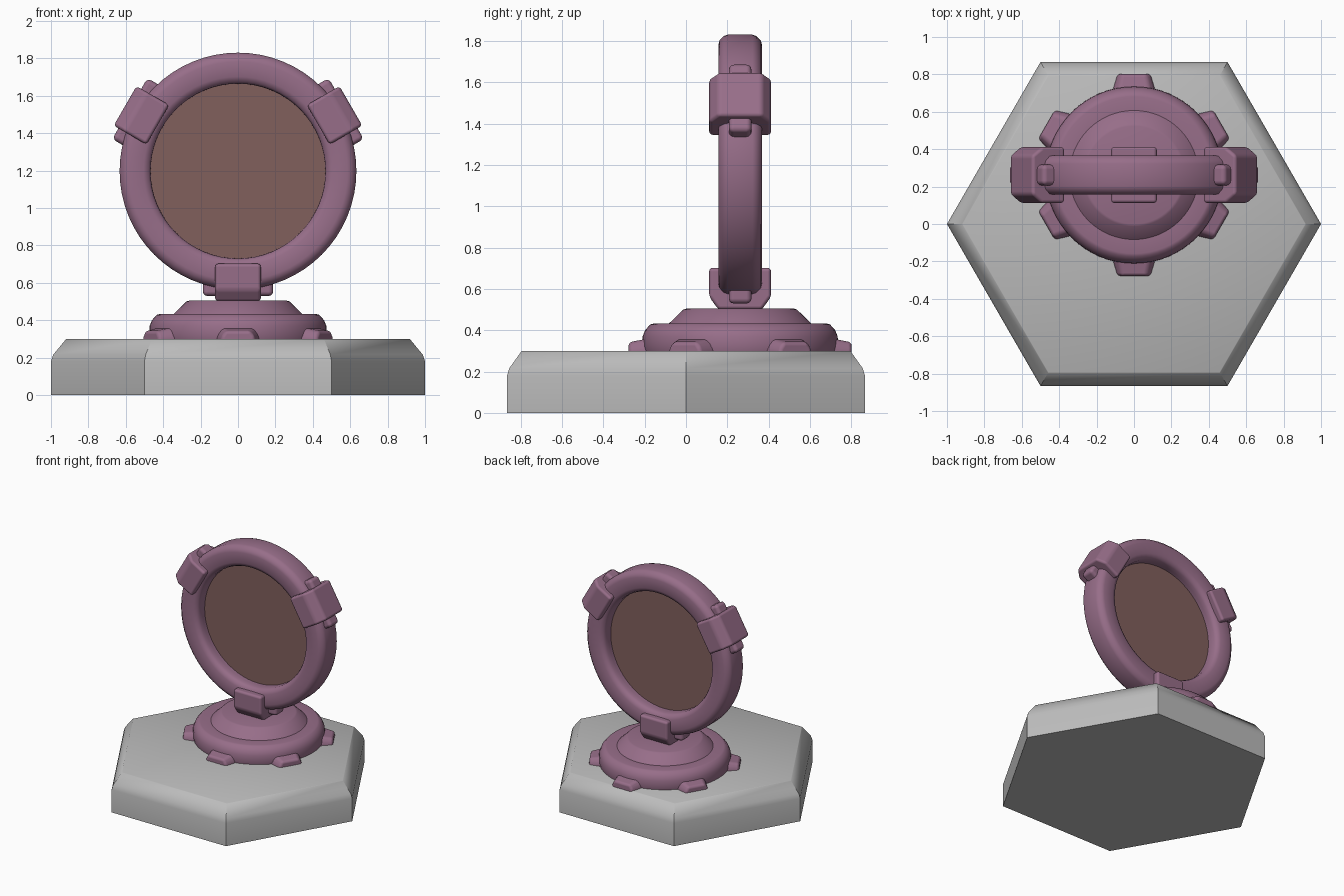
import bpy, bmesh
from math import radians, pi
from mathutils import Matrix

if "Cube" in bpy.data.objects:
    bpy.data.objects.remove(bpy.data.objects["Cube"])

CY, RING_Z = 0.262, 1.197        # depth of the stand, height of the ring centre


def material(name, rgb):
    m = bpy.data.materials.new(name)
    m.diffuse_color = (*rgb, 1)
    m.use_nodes = True
    m.node_tree.nodes["Principled BSDF"].inputs["Base Color"].default_value = m.diffuse_color
    return m


grey = material("grey_stone", (0.5, 0.5, 0.5))
mauve = material("mauve_metal", (0.31, 0.155, 0.25))
brown = material("brown_glass", (0.22, 0.115, 0.108))


def finish(name, bm, mat, bevel=0, angle=40):
    """Turn a bmesh into a smooth-by-angle object with an optional rounded bevel."""
    bmesh.ops.remove_doubles(bm, verts=bm.verts, dist=1e-5)
    bmesh.ops.recalc_face_normals(bm, faces=bm.faces)
    me = bpy.data.meshes.new(name)
    bm.to_mesh(me)
    bm.free()
    for p in me.polygons:
        p.use_smooth = True
    me.set_sharp_from_angle(angle=pi if bevel else radians(angle))
    me.materials.append(mat)
    ob = bpy.data.objects.new(name, me)
    bpy.context.collection.objects.link(ob)
    if bevel:
        b = ob.modifiers.new("bevel", "BEVEL")
        b.width, b.segments, b.limit_method = bevel, 3, "ANGLE"
        b.angle_limit = radians(25)
        b.harden_normals = True


def lathe(name, profile, steps, mat, place=Matrix(), closed=False, angle=40):
    """Spin an (r, z) profile around z."""
    bm = bmesh.new()
    vs = [bm.verts.new((r, 0, z)) for r, z in profile]
    pairs = list(zip(vs, vs[1:])) + ([(vs[-1], vs[0])] if closed else [])
    es = [bm.edges.new(p) for p in pairs]
    bmesh.ops.spin(bm, geom=vs + es, axis=(0, 0, 1), cent=(0, 0, 0),
                   angle=2 * pi, steps=steps, use_merge=True)
    bmesh.ops.transform(bm, matrix=place, verts=bm.verts)
    finish(name, bm, mat, angle=angle)


def prism(name, section, d0, d1, place, bevel, taper=1, base=0):
    """Extrude a (y, z) section along x; the far end shrinks by taper towards (0, base)."""
    bm = bmesh.new()
    near = [bm.verts.new((d0, a, b)) for a, b in section]
    far = [bm.verts.new((d1, a * taper, base + (b - base) * taper)) for a, b in section]
    bm.faces.new(near)
    bm.faces.new(far)
    for i in range(len(section)):
        bm.faces.new((near[i - 1], near[i], far[i], far[i - 1]))
    bmesh.ops.transform(bm, matrix=place, verts=bm.verts)
    finish(name, bm, mauve, bevel)


# hexagonal base slab with a softened sloping rim
lathe("hexagon_base", [(0, 0), (1, 0), (1, 0.18), (0.988, 0.215),
                       (0.92, 0.298), (0.915, 0.3), (0, 0.3)], 6, grey, angle=30)

# round two-tier pedestal
stand = Matrix.Translation((0, CY, 0))
lathe("pedestal", [(0, 0.3), (0.47, 0.3), (0.474, 0.32), (0.472, 0.37), (0.46, 0.40),
                   (0.435, 0.428), (0.42, 0.432), (0.345, 0.432), (0.275, 0.5),
                   (0.262, 0.504), (0, 0.504)], 64, mauve, stand)

# six feet around the pedestal, narrowing outwards
foot = [(-0.125, 0.28), (0.125, 0.28), (0.12, 0.325), (0.09, 0.365),
        (-0.09, 0.365), (-0.12, 0.325)]
for i in range(6):
    prism(f"pedestal_foot_{i + 1}", foot, 0.42, 0.54,
          stand @ Matrix.Rotation(radians(30 + 60 * i), 4, "Z"), 0.02, 0.72, 0.28)

# upright ring and the thin disc filling it
centre = Matrix.Translation((0, CY, RING_Z))
upright = centre @ Matrix.Rotation(pi / 2, 4, "X")
half = [(0.467, 0.04), (0.468, 0.07), (0.478, 0.092), (0.505, 0.105),
        (0.585, 0.105), (0.605, 0.10), (0.627, 0.078), (0.633, 0.06)]
lathe("ring", half + [(r, -z) for r, z in reversed(half)], 64, mauve, upright, True, 50)
lathe("ring_disc", [(0, -0.012), (0.475, -0.012), (0.475, 0.012), (0, 0.012)],
      64, brown, upright)

# three clamps on the ring, each with a smaller strap passing through
clamp = [(-0.15, -0.495), (0.15, -0.495), (0.15, -0.635),
         (0.105, -0.697), (-0.105, -0.697), (-0.15, -0.635)]
strap = [(-0.055, -0.57), (0.055, -0.57), (0.055, -0.668), (-0.055, -0.668)]
for i in range(3):
    turn = centre @ Matrix.Rotation(radians(120 * i), 4, "Y")
    prism(f"ring_clamp_{i + 1}", clamp, -0.122, 0.122, turn, 0.018)
    prism(f"clamp_strap_{i + 1}", strap, -0.188, 0.188, turn, 0.025)
